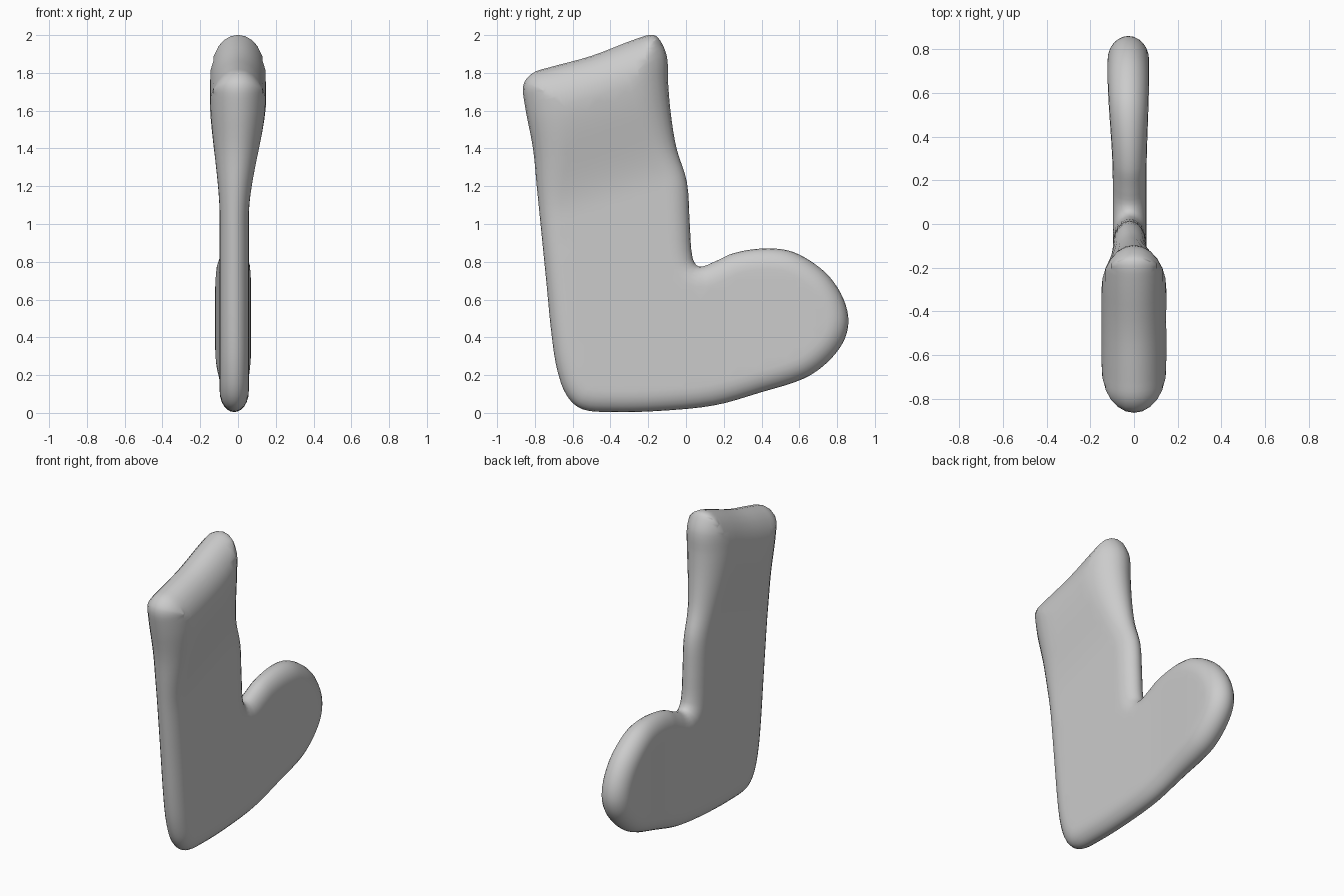
import bpy, bmesh, math
from mathutils import Vector
from mathutils.geometry import delaunay_2d_cdt, intersect_point_line, interpolate_bezier

cube = bpy.data.objects.get("Cube")
if cube:
    bpy.data.objects.remove(cube)

# Side outline (y, z), running down the shin, along the sole and up the back
OUTLINE = [(-.86, 1.74), (-.855, 1.64), (-.81, 1.4), (-.79, 1.2), (-.77, 1), (-.74, .7),
           (-.71, .4), (-.68, .22), (-.63, .09), (-.55, .02), (-.4, .005), (-.15, .01),
           (.15, .04), (.4, .11), (.62, .18), (.74, .26), (.83, .37), (.86, .48),
           (.835, .6), (.76, .72), (.65, .81), (.54, .86), (.4, .87), (.25, .845),
           (.15, .8), (.07, .775), (.035, .82), (.02, 1), (.005, 1.22), (-.05, 1.4),
           (-.08, 1.58), (-.095, 1.75), (-.1, 1.88), (-.13, 1.96), (-.17, 2),
           (-.25, 1.985), (-.5, 1.89), (-.72, 1.83), (-.81, 1.8)]


def smooth_loop(points, steps):
    pts = [Vector(p) for p in points]
    n, out = len(pts), []
    for i in range(n):
        a, b, c, d = (pts[(i + k) % n] for k in (-1, 0, 1, 2))
        chord = (c - b).length / 3
        h1 = b + (c - a).normalized() * chord
        h2 = c - (d - b).normalized() * chord
        out += [v.to_2d() for v in interpolate_bezier(b, h1, h2, c, steps + 1)[:-1]]
    return out


def ease(t):
    t = min(max(t, 0), 1)
    return t * t * (3 - 2 * t)


def section(p):
    """Centre offset, half thickness and edge rounding at a side-view point."""
    cuff = ease((p.y - .33 * (p.x + .45) - 1.1) / .65)
    toe = ease((p.x - .2) / .5) * (1 - cuff)
    return -.02 * (1 - cuff) - .006 * toe, .077 + .073 * cuff + .018 * toe, .11 + .1 * cuff


loop = smooth_loop(OUTLINE, 4)
count = len(loop)


def edge_distance(p):
    best = 9
    for i in range(count):
        a, b = loop[i - 1], loop[i]
        q, t = intersect_point_line(p, a, b)
        q = a.lerp(b, min(max(t, 0), 1))
        best = min(best, (p - q.to_2d()).length)
    return best


def inside(p):
    odd = False
    for i in range(count):
        a, b = loop[i - 1], loop[i]
        if (a.y > p.y) != (b.y > p.y) and p.x < a.x + (p.y - a.y) * (b.x - a.x) / (b.y - a.y):
            odd = not odd
    return odd


# Points following the rounded rim, then a regular grid over the flat sides
points = list(loop)
for step in range(1, 7):
    u = 1 - math.cos(step * math.pi / 12)
    for i in range(count):
        tangent = (loop[(i + 1) % count] - loop[i - 1]).normalized()
        depth = u * section(loop[i])[2]
        p = loop[i] + Vector((-tangent.y, tangent.x)) * depth
        if inside(p) and edge_distance(p) > depth * .97:
            points.append(p)
for i in range(36):
    for j in range(41):
        p = Vector((-.875 + i * .05, j * .05))
        if inside(p) and edge_distance(p) > section(p)[2] + .02:
            points.append(p)

rim = [(i, (i + 1) % count) for i in range(count)]
verts, _, faces, *_ = delaunay_2d_cdt(points, rim, [], 1, 1e-5)

# Inflate both sides and join them along the rim
bm = bmesh.new()
sides = ([], [])
for p in verts:
    centre, half, radius = section(p)
    d = edge_distance(p)
    u = 1 - min(d / radius, 1)
    bulge = half * math.sqrt(max(0, 1 - u * u))
    if d < 1e-4:
        v = bm.verts.new((centre, p.x, p.y))
        pair = (v, v)
    else:
        pair = [bm.verts.new((centre + s * bulge, p.x, p.y)) for s in (1, -1)]
    for side, v in zip(sides, pair):
        side.append(v)
for f in faces:
    for side, order in zip(sides, (f, f[::-1])):
        corners = [side[i] for i in order]
        if len(set(corners)) > 2 and not bm.faces.get(corners):
            bm.faces.new(corners)
bmesh.ops.recalc_face_normals(bm, faces=bm.faces)
for f in bm.faces:
    f.smooth = True

mesh = bpy.data.meshes.new("stocking")
bm.to_mesh(mesh)
bm.free()
stocking = bpy.data.objects.new("stocking", mesh)
bpy.context.collection.objects.link(stocking)

# Plain grey material
grey = bpy.data.materials.new("light grey")
grey.use_nodes = True
colour = (.6, .6, .6, 1)
grey.diffuse_color = colour
grey.node_tree.nodes["Principled BSDF"].inputs["Base Color"].default_value = colour
mesh.materials.append(grey)
